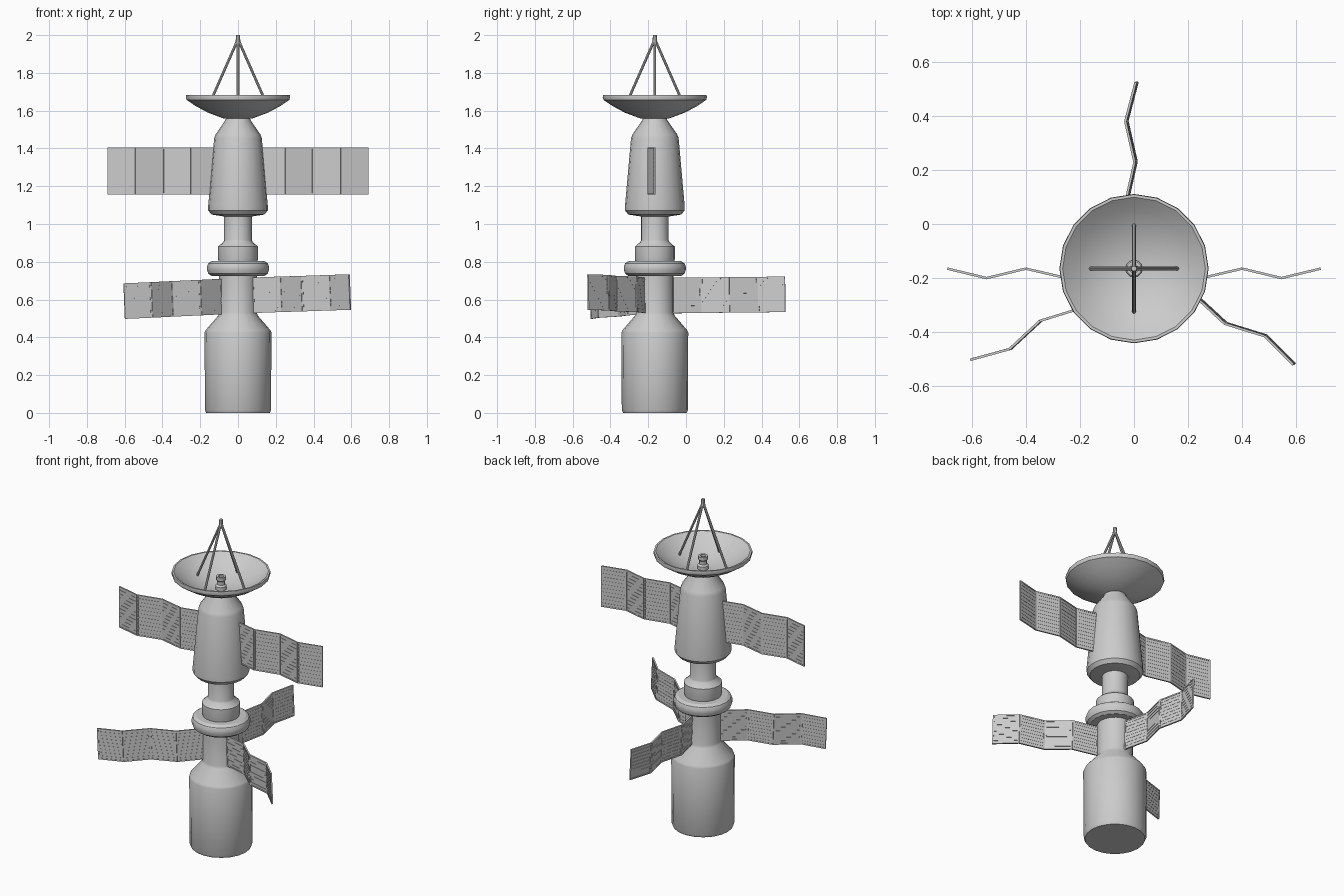
import bpy, bmesh
from math import sin, cos, pi, radians, atan2
from mathutils import Matrix, Vector

if "Cube" in bpy.data.objects:
    bpy.data.objects.remove(bpy.data.objects["Cube"])

AXIS_Y = -0.165          # the hull's axis sits forward of the model centre


def finish(bm, name, smooth=True):
    bmesh.ops.recalc_face_normals(bm, faces=bm.faces)
    me = bpy.data.meshes.new(name)
    bm.to_mesh(me)
    bm.free()
    ob = bpy.data.objects.new(name, me)
    bpy.context.collection.objects.link(ob)
    if smooth:
        bpy.context.view_layer.objects.active = ob
        ob.select_set(True)
        bpy.ops.object.shade_smooth_by_angle(angle=radians(30))
        ob.select_set(False)
    return ob


def lathe(name, profile, sides=20):
    """Revolve (radius, z) points around the hull axis."""
    bm = bmesh.new()
    rings = []
    for r, z in profile:
        if r == 0:
            rings.append([bm.verts.new((0, AXIS_Y, z))] * sides)
        else:
            rings.append([bm.verts.new((r * cos(2 * pi * i / sides),
                                        AXIS_Y + r * sin(2 * pi * i / sides), z))
                          for i in range(sides)])
    for a, b in zip(rings, rings[1:]):
        for i in range(sides):
            j = (i + 1) % sides
            quad = list(dict.fromkeys((a[i], a[j], b[j], b[i])))
            bm.faces.new(quad)
    return finish(bm, name)


def rod(bm, a, b, r1, r2, sides=8):
    a, b = Vector(a), Vector(b)
    d = b - a
    m = Matrix.Translation((a + b) / 2) @ d.to_track_quat('Z', 'Y').to_matrix().to_4x4()
    bmesh.ops.create_cone(bm, cap_ends=True, segments=sides, radius1=r1,
                          radius2=r2, depth=d.length, matrix=m)


def box(bm, frame, center, size):
    bmesh.ops.create_cube(bm, size=1, matrix=frame @ Matrix.Translation(center)
                          @ Matrix.Diagonal((*size, 1)))


def solar_array(name, path, height, rows, place):
    """Zigzag chain of thin framed panels; path is (outward, sideways)."""
    bm = bmesh.new()
    for (x0, y0), (x1, y1) in zip(path, path[1:]):
        length = Vector((x1 - x0, y1 - y0)).length
        frame = (place @ Matrix.Translation(((x0 + x1) / 2, (y0 + y1) / 2, 0))
                 @ Matrix.Rotation(atan2(y1 - y0, x1 - x0), 4, 'Z'))
        box(bm, frame, (0, 0, 0), (length, 0.005, height - 0.004))       # sheet
        for s in (-1, 1):                                               # frame
            box(bm, frame, (0, 0, s * (height / 2 - 0.004)), (length, 0.009, 0.008))
            box(bm, frame, (s * (length / 2 - 0.004), 0, 0), (0.008, 0.009, height))
        for i in range(1, rows):                                        # cell ribs
            z = height * (i / rows - 0.5)
            box(bm, frame, (0, 0, z), (length - 0.01, 0.0075, 0.005))
    return finish(bm, name, smooth=False)


# Hull sections
lathe("service_module", [(0, 0), (0.168, 0), (0.175, 0.015), (0.177, 0.425), (0.172, 0.437),
                         (0.105, 0.515), (0.1, 0.53), (0.1, 0.74), (0, 0.74)])
lathe("docking_ring", [(0, 0.725), (0.14, 0.725), (0.157, 0.737), (0.164, 0.757),
                       (0.164, 0.775), (0.157, 0.792), (0.14, 0.803), (0, 0.803)])
lathe("docking_collar", [(0, 0.79), (0.1, 0.79), (0.106, 0.815), (0.106, 0.88),
                         (0.077, 0.905), (0.073, 0.915), (0.073, 1.06), (0, 1.06)])
lathe("crew_module", [(0, 1.04), (0.075, 1.04), (0.14, 1.05), (0.158, 1.072), (0.158, 1.095),
                      (0.126, 1.455), (0.118, 1.475), (0.066, 1.55), (0.06, 1.575), (0, 1.575)])

# Dish, central feed and tripod-style struts
lathe("antenna_dish", [(0, 1.55), (0.08, 1.56), (0.16, 1.59), (0.225, 1.625), (0.272, 1.657),
                       (0.276, 1.67), (0.274, 1.682), (0.264, 1.682), (0.215, 1.642),
                       (0.155, 1.608), (0.08, 1.58), (0, 1.572)])
lathe("dish_feed", [(0, 1.565), (0.032, 1.565), (0.032, 1.595), (0.023, 1.605), (0.023, 1.625),
                    (0.028, 1.632), (0.028, 1.652), (0.016, 1.652), (0.016, 1.635), (0, 1.635)], 12)
bm = bmesh.new()
for k in range(4):
    c, s = round(cos(k * pi / 2)), round(sin(k * pi / 2))
    rod(bm, (0.16 * c, AXIS_Y + 0.16 * s, 1.615),
        (0.006 * c, AXIS_Y + 0.006 * s, 1.965), 0.007, 0.007)
rod(bm, (0, AXIS_Y, 1.95), (0, AXIS_Y, 2.0), 0.014, 0.01)
finish(bm, "dish_struts")

# Upper pair of arrays, mirrored left and right
for name, side in (("right", 1), ("left", -1)):
    path = [(side * x, y) for x, y in
            ((0.10, 0.0), (0.25, -0.035), (0.40, 0.0), (0.545, -0.035), (0.69, 0.0))]
    solar_array("upper_array_" + name, path, 0.25, 11,
                Matrix.Translation((0, AXIS_Y, 1.28)))

# Lower three arrays, slightly tilted as a group
tilt = (Matrix.Translation((0, AXIS_Y, 0.62)) @ Matrix.Rotation(radians(-2.3), 4, 'Y')
        @ Matrix.Rotation(radians(0.7), 4, 'X'))
path = [(0.095, -0.008), (0.245, 0.028), (0.395, -0.006), (0.545, 0.028), (0.69, -0.01)]
for name, angle in (("back", 90), ("front_left", 210), ("front_right", 330)):
    solar_array("lower_array_" + name, path, 0.188, 9,
                tilt @ Matrix.Rotation(radians(angle), 4, 'Z'))
